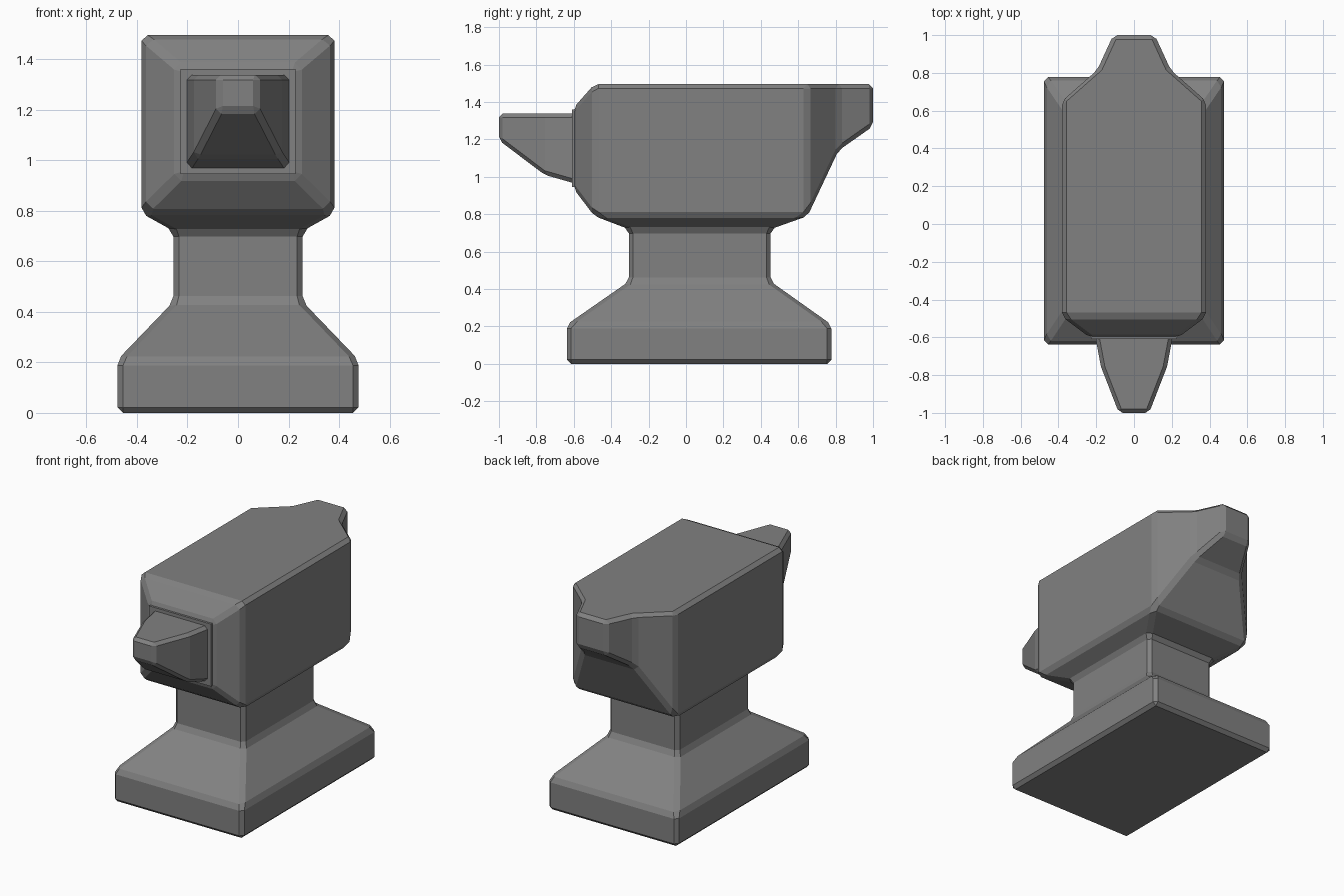
import bpy, bmesh, math

if "Cube" in bpy.data.objects:
    bpy.data.objects.remove(bpy.data.objects["Cube"])

iron = bpy.data.materials.new("dark_iron")
iron.diffuse_color = (0.22, 0.22, 0.22, 1)
iron.use_nodes = True
iron.node_tree.nodes["Principled BSDF"].inputs["Base Color"].default_value = iron.diffuse_color


def loft(bm, rings, skip=(), cap_start=True, cap_end=True):
    """Skin a list of four-point rings; skip holds (ring, side) faces left open."""
    vs = [[bm.verts.new(p) for p in r] for r in rings]
    for i in range(len(vs) - 1):
        for j in range(4):
            if (i, j) not in skip:
                k = (j + 1) % 4
                bm.faces.new((vs[i][j], vs[i][k], vs[i + 1][k], vs[i + 1][j]))
    if cap_start:
        bm.faces.new(vs[0][::-1])
    if cap_end:
        bm.faces.new(vs[-1])


def ring_y(y, w, z0, z1):
    return [(-w, y, z0), (w, y, z0), (w, y, z1), (-w, y, z1)]


def ring_z(z, w, y0, y1):
    return [(-w, y0, z), (w, y0, z), (w, y1, z), (-w, y1, z)]


def finish(bm, name, width=0):
    bmesh.ops.remove_doubles(bm, verts=bm.verts, dist=1e-4)
    bmesh.ops.recalc_face_normals(bm, faces=bm.faces)
    me = bpy.data.meshes.new(name)
    bm.to_mesh(me)
    bm.free()
    me.materials.append(iron)
    ob = bpy.data.objects.new(name, me)
    bpy.context.collection.objects.link(ob)
    if width:
        # small single chamfer on all hard edges
        bev = ob.modifiers.new("chamfer", 'BEVEL')
        bev.width = width
        bev.segments = 1
        bev.limit_method = 'ANGLE'
        bev.angle_limit = math.radians(20)


# anvil body with tapered heel, joined to the flared stand
bm = bmesh.new()
loft(bm, [
    ring_y(-0.6, 0.235, 0.935, 1.37),
    ring_y(-0.49, 0.382, 0.79, 1.495),
    ring_y(0.65, 0.382, 0.79, 1.495),
    ring_y(0.815, 0.195, 1.14, 1.495),
    ring_y(1.0, 0.11, 1.27, 1.495),
], skip={(1, 0)})
loft(bm, [
    ring_z(0.0, 0.477, -0.637, 0.777),
    ring_z(0.21, 0.477, -0.637, 0.777),
    ring_z(0.44, 0.256, -0.306, 0.453),
    ring_z(0.72, 0.256, -0.306, 0.453),
    ring_z(0.79, 0.382, -0.49, 0.65),
], cap_end=False)
finish(bm, "anvil_body", 0.022)

# thin square collar behind the horn
bm = bmesh.new()
loft(bm, [ring_y(-0.61, 0.228, 0.945, 1.36), ring_y(-0.57, 0.228, 0.945, 1.36)])
finish(bm, "horn_collar")

# horn at the front
bm = bmesh.new()
loft(bm, [
    ring_y(-1.0, 0.08, 1.195, 1.338),
    ring_y(-0.755, 0.175, 1.01, 1.338),
    ring_y(-0.58, 0.208, 0.96, 1.338),
])
finish(bm, "horn", 0.02)
